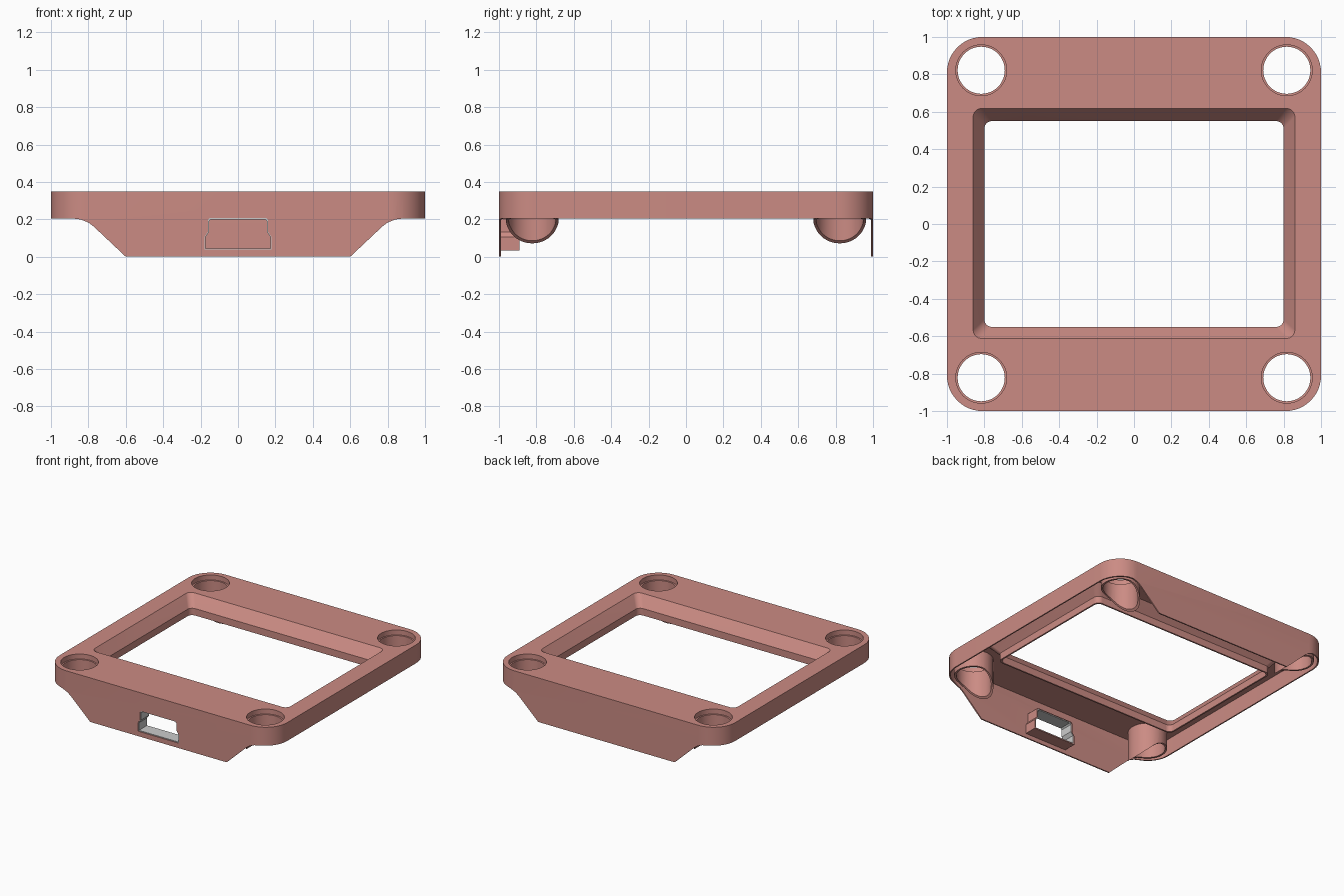
import bpy, bmesh
from math import sin, cos, pi

if "Cube" in bpy.data.objects:
    bpy.data.objects.remove(bpy.data.objects["Cube"])

pink = bpy.data.materials.new("shell_pink")
pink.diffuse_color = (0.6, 0.26, 0.23, 1)
pink.use_nodes = True
pink.node_tree.nodes["Principled BSDF"].inputs["Base Color"].default_value = pink.diffuse_color


def loft(name, rings):
    """Closed solid skinned through rings of equal length."""
    bm = bmesh.new()
    vr = [[bm.verts.new(p) for p in r] for r in rings]
    n = len(vr[0])
    for a, b in zip(vr, vr[1:]):
        for i in range(n):
            bm.faces.new((a[i], a[(i + 1) % n], b[(i + 1) % n], b[i]))
    bm.faces.new(vr[0])
    bm.faces.new(vr[-1])
    bmesh.ops.recalc_face_normals(bm, faces=bm.faces)
    me = bpy.data.meshes.new(name)
    bm.to_mesh(me)
    bm.free()
    ob = bpy.data.objects.new(name, me)
    bpy.context.collection.objects.link(ob)
    return ob


def rounded(x0, x1, y0, y1, r, z, seg=12):
    pts = []
    for k, (cx, cy) in enumerate([(x1 - r, y1 - r), (x0 + r, y1 - r),
                                  (x0 + r, y0 + r), (x1 - r, y0 + r)]):
        for i in range(seg + 1):
            a = (k + i / seg) * pi / 2
            pts.append((cx + r * cos(a), cy + r * sin(a), z))
    return pts


def circle(cx, cy, r, z, n=48):
    return [(cx + r * cos(2 * pi * i / n), cy + r * sin(2 * pi * i / n), z) for i in range(n)]


def boolean(target, tool, op):
    bpy.context.view_layer.objects.active = target
    m = target.modifiers.new(op.lower(), 'BOOLEAN')
    m.operation, m.object, m.solver = op, tool, 'EXACT'
    bpy.ops.object.modifier_apply(modifier=m.name)
    bpy.data.objects.remove(tool)


def port(d, y):
    """Stepped port outline in XZ, grown by d."""
    half = [(0.174, 0.045), (0.174, 0.105), (0.155, 0.132), (0.155, 0.190), (0.145, 0.200)]
    pts = [(x + d, z + (d if z > 0.15 else -d if z < 0.05 else 0)) for x, z in half]
    pts += [(-x, z) for x, z in reversed(pts)]
    return [(x, y, z) for x, z in pts]


# thin outer shell, open underneath
frame = loft("frame_shell", [rounded(-1, 1, -1, 1, 0.19, z) for z in (0, 0.35)])
frame.data.materials.append(pink)
cavity = loft("cavity", [rounded(-.99, .99, -.99, .99, 0.18, z) for z in (-0.1, 0.335)])
boolean(frame, cavity, 'DIFFERENCE')

# screen bezel, corner posts and port tunnel as solids
corners = [(x, y) for x in (-0.817, 0.817) for y in (-0.822, 0.822)]
bezel = loft("bezel", [rounded(-.812, .812, -.562, .562, .045, .21),
                       rounded(-.812, .812, -.562, .562, .045, .265),
                       rounded(-.872, .872, -.625, .630, .05, .342)])
boolean(frame, bezel, 'UNION')
for x, y in corners:
    boolean(frame, loft("post", [circle(x, y, 0.141, z) for z in (0.02, 0.343)]), 'UNION')
boolean(frame, loft("tunnel", [port(0.012, -0.995), port(0.012, -0.89)]), 'UNION')

# trim the underside to the sloping skirt profile on both sides
slope = [(0.5, -0.1), (0.6, 0), (0.77, 0.16), (0.80, 0.183), (0.84, 0.199),
         (0.88, 0.204), (1.1, 0.204), (1.1, -0.1)]
for s in (-1, 1):
    boolean(frame, loft("trim", [[(s * x, y, z) for x, z in slope] for y in (-1.1, 1.1)]),
            'DIFFERENCE')

# screen opening, stepped post holes and port hole
opening = loft("opening", [rounded(-.8, .8, -.55, .55, .04, .1),
                           rounded(-.8, .8, -.55, .55, .04, .265),
                           rounded(-.86, .86, -.612, .618, .045, .3501),
                           rounded(-.86, .86, -.612, .618, .045, .4)])
boolean(frame, opening, 'DIFFERENCE')
for x, y in corners:
    boolean(frame, loft("hole", [circle(x, y, 0.126, -0.1), circle(x, y, 0.126, 0.31),
                                 circle(x, y, 0.136, 0.311), circle(x, y, 0.136, 0.4)]),
            'DIFFERENCE')
boolean(frame, loft("port_hole", [port(0.006, -1.1), port(0.006, -0.8)]), 'DIFFERENCE')

# grey liner inside the port
liner = loft("port_liner", [port(0.008, -0.995), port(0.008, -0.893)])
boolean(liner, loft("liner_hole", [port(0, -1.1), port(0, -0.8)]), 'DIFFERENCE')

for ob in (frame, liner):
    bpy.ops.object.select_all(action='DESELECT')
    ob.select_set(True)
    bpy.context.view_layer.objects.active = ob
    bpy.ops.object.shade_smooth_by_angle(angle=0.5)
